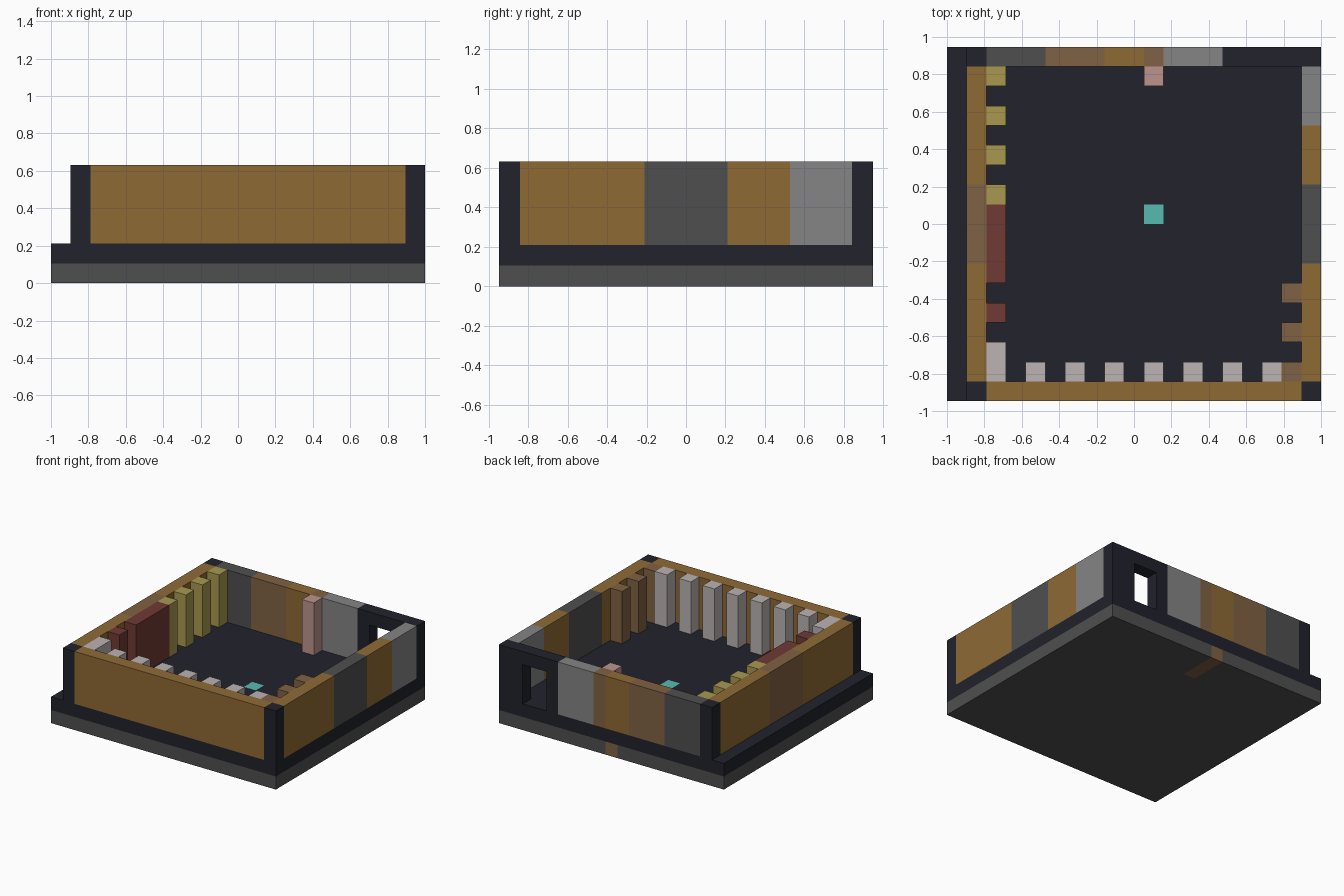
import bpy, bmesh
from mathutils import Vector

cube = bpy.data.objects.get("Cube")
if cube:
    bpy.data.objects.remove(cube, do_unlink=True)

# One grid cell; the plan is 19 cells wide, 18 deep and 6 high
U = 2 / 19
NX, NY, FLOOR, TOP = 19, 18, 2, 6


def material(name, rgb):
    linear = [((c / 255 + 0.055) / 1.055) ** 2.4 for c in rgb]
    m = bpy.data.materials.new(name)
    m.use_nodes = True
    m.diffuse_color = (*linear, 1)
    m.node_tree.nodes["Principled BSDF"].inputs["Base Color"].default_value = (*linear, 1)
    return m


navy = material("dark navy", (33, 34, 44))
grey = material("dark grey", (79, 79, 79))
silver = material("light grey", (133, 133, 133))
ochre = material("ochre", (143, 106, 53))
brown = material("brown", (128, 97, 67))
yellow = material("dull yellow", (168, 153, 79))
red = material("dark red", (112, 58, 52))
white = material("warm white", (188, 179, 179))
pink = material("dusty pink", (188, 148, 142))
teal = material("teal", (87, 186, 178))


def cell(i, j, k):
    return Vector(((i - NX / 2) * U, (j - NY / 2) * U, k * U))


def block(name, mat, x, y, z=(FLOOR, TOP), inlay=None):
    """Box between cell ranges; inlay = (material, x range, y range) recolours cut faces."""
    lo, hi = cell(x[0], y[0], z[0]), cell(x[1], y[1], z[1])
    bm = bmesh.new()
    bmesh.ops.create_cube(bm, size=1)
    for v in bm.verts:
        v.co = (lo + hi) / 2 + v.co * (hi - lo)
    mesh = bpy.data.meshes.new(name)
    mesh.materials.append(mat)
    if inlay:
        mesh.materials.append(inlay[0])
        a, b = [cell(inlay[1][n], inlay[2][n], 0) for n in (0, 1)]
        for p in (a, b):
            for axis in (Vector((1, 0, 0)), Vector((0, 1, 0))):
                bmesh.ops.bisect_plane(bm, geom=bm.verts[:] + bm.edges[:] + bm.faces[:],
                                       plane_co=p, plane_no=axis)
        for f in bm.faces:
            c = f.calc_center_median()
            if a.x < c.x < b.x and a.y < c.y < b.y + 0.001:
                f.material_index = 1
    bm.to_mesh(mesh)
    bm.free()
    ob = bpy.data.objects.new(name, mesh)
    bpy.context.collection.objects.link(ob)
    return ob


# Base with a brown strip at the back, and floor with one teal tile
block("base", grey, (0, NX), (0, NY), (0, 1), (brown, (9, 10), (15, 18)))
block("floor", navy, (0, NX), (0, NY), (1, FLOOR), (teal, (10, 11), (9, 10)))

# Corner posts
for name, i, j in (("front_right", 1, 0), ("front_left", 18, 0), ("back_right", 1, 17)):
    block(name + "_corner", navy, (i, i + 1), (j, j + 1))

# Walls, as runs of coloured panels
block("front_wall", ochre, (2, 18), (0, 1))


def wall(name, start, runs, along_x, line):
    for mat, length in runs:
        span, depth = (start, start + length), (line, line + 1)
        block(name, mat, *((span, depth) if along_x else (depth, span)))
        start += length


wall("right_wall_panel", 1, ((ochre, 6), (brown, 4), (ochre, 6)), False, 1)
wall("left_wall_panel", 1, ((ochre, 6), (grey, 4), (ochre, 3), (silver, 3)), False, 18)
wall("back_wall_panel", 2, ((grey, 3), (brown, 3), (ochre, 2), (brown, 1),
                            (silver, 3), (navy, 1)), True, 17)

# Doorway in the back wall
block("door_jamb", navy, (17, NX), (17, 18))
block("door_lintel", navy, (15, 17), (17, 18), (5, TOP))

# Pillars lining the inside of the walls
for j in range(10, 17, 2):
    block("yellow_pillar", yellow, (2, 3), (j, j + 1))
for i in range(4, 17, 2):
    block("white_pillar", white, (i, i + 1), (1, 2))
for j in range(1, 6, 2):
    block("brown_pillar", brown, (17, 18), (j, j + 1))
block("white_corner_pillar", white, (2, 3), (1, 3))
block("red_pillar", red, (2, 3), (4, 5))
block("red_cabinet", red, (2, 3), (6, 10))
block("pink_pillar", pink, (10, 11), (16, 17))
